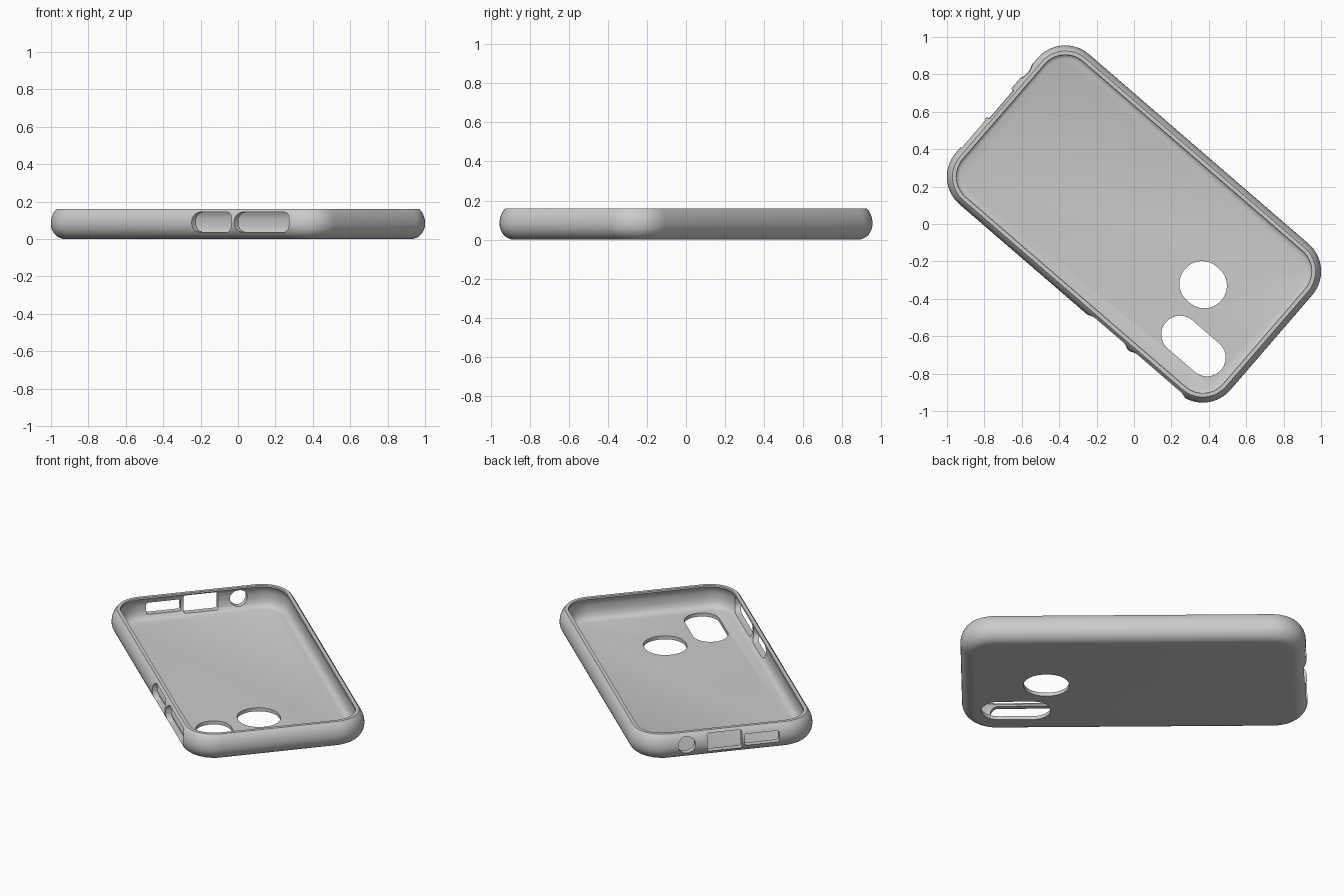
import bpy, bmesh, math
from mathutils import Matrix, Vector

start_cube = bpy.data.objects.get("Cube")
if start_cube:
    bpy.data.objects.remove(start_cube, do_unlink=True)

HALF_LEN, HALF_WID, CORNER = 0.97, 0.53, 0.195
HEIGHT, MID, FLOOR = 0.16, 0.082, 0.022
TURN = Matrix.Rotation(math.radians(-40.8), 4, "Z")

grey = bpy.data.materials.new("soft grey")
grey.use_nodes = True
colour = (0.6, 0.6, 0.6, 1)
grey.diffuse_color = colour
grey.node_tree.nodes["Principled BSDF"].inputs["Base Color"].default_value = colour


def rounded_rect(hx, hy, r, steps=14):
    """Points around a rounded rectangle, anticlockwise."""
    points = []
    for quarter, (sx, sy) in enumerate([(1, 1), (-1, 1), (-1, -1), (1, -1)]):
        for i in range(steps + 1):
            a = (quarter + i / steps) * math.pi / 2
            points.append((sx * (hx - r) + r * math.cos(a),
                           sy * (hy - r) + r * math.sin(a)))
    return points


def stack(name, layers, matrix=Matrix()):
    """Skin a stack of (outline, height) layers and cap both ends."""
    bm = bmesh.new()
    rings = [[bm.verts.new((x, y, z)) for x, y in outline] for outline, z in layers]
    for low, high in zip(rings, rings[1:]):
        n = len(low)
        for i in range(n):
            j = (i + 1) % n
            bm.faces.new((low[i], low[j], high[j], high[i]))
    bm.faces.new(rings[0][::-1])
    bm.faces.new(rings[-1])
    bmesh.ops.remove_doubles(bm, verts=bm.verts, dist=1e-5)
    bmesh.ops.recalc_face_normals(bm, faces=bm.faces)
    bm.transform(matrix)
    mesh = bpy.data.meshes.new(name)
    bm.to_mesh(mesh)
    bm.free()
    obj = bpy.data.objects.new(name, mesh)
    bpy.context.collection.objects.link(obj)
    return obj


def cutter(name, centre, hx, hy, r, depth, matrix=Matrix()):
    outline = rounded_rect(hx, hy, r)
    obj = stack(name, [(outline, -depth), (outline, depth)],
                Matrix.Translation(Vector(centre)) @ matrix)
    obj.hide_render = True
    return obj


# Case wall section: rounded outside, flat rim, undercut inside, filleted floor
section = []
for i in range(15):
    a = math.radians(-90 + i * 143 / 14)
    rise = MID if a < 0 else (HEIGHT - MID) / math.sin(math.radians(53))
    section.append((0.075 * (1 - math.cos(a)), MID + rise * math.sin(a)))
section += [(0.05, HEIGHT), (0.052, 0.152), (0.04, 0.135), (0.035, 0.11),
            (0.035, 0.07), (0.042, 0.045), (0.055, 0.028), (0.07, FLOOR)]
case = stack("phone_case", [
    (rounded_rect(HALF_LEN - o, HALF_WID - o, CORNER - o), z) for o, z in section])
case.data.materials.append(grey)

# Openings: long side faces -Y, short side faces -X before the final turn
side = Matrix.Rotation(math.pi / 2, 4, "X")
end = Matrix.Rotation(math.pi / 2, 4, "Z") @ side
cutters = [
    cutter("round_lens_opening", (0.492, -0.004, 0), 0.128, 0.12, 0.118, 0.1),
    cutter("long_lens_opening", (0.667, -0.286, 0), 0.195, 0.1, 0.1, 0.1),
    cutter("small_button_slot", (0.27, -HALF_WID, 0.09), 0.14, 0.053, 0.045, 0.08, side),
    cutter("large_button_slot", (0.622, -HALF_WID, 0.09), 0.192, 0.053, 0.045, 0.08, side),
    cutter("jack_opening", (-HALF_LEN, 0.24, 0.09), 0.05, 0.05, 0.05, 0.08, end),
    cutter("charger_opening", (-HALF_LEN, 0.02, 0.09), 0.1, 0.055, 0.012, 0.08, end),
    cutter("speaker_opening", (-HALF_LEN, -0.195, 0.085), 0.1, 0.035, 0.012, 0.08, end),
]

bpy.context.view_layer.objects.active = case
case.select_set(True)
for tool in cutters:
    mod = case.modifiers.new(tool.name, "BOOLEAN")
    mod.operation = "DIFFERENCE"
    mod.solver = "EXACT"
    mod.object = tool
    bpy.ops.object.modifier_apply(modifier=mod.name)
    bpy.data.objects.remove(tool, do_unlink=True)

# Turn the case to its resting angle and smooth the curved walls
case.data.transform(TURN)
bpy.ops.object.shade_smooth_by_angle(angle=math.radians(35))
